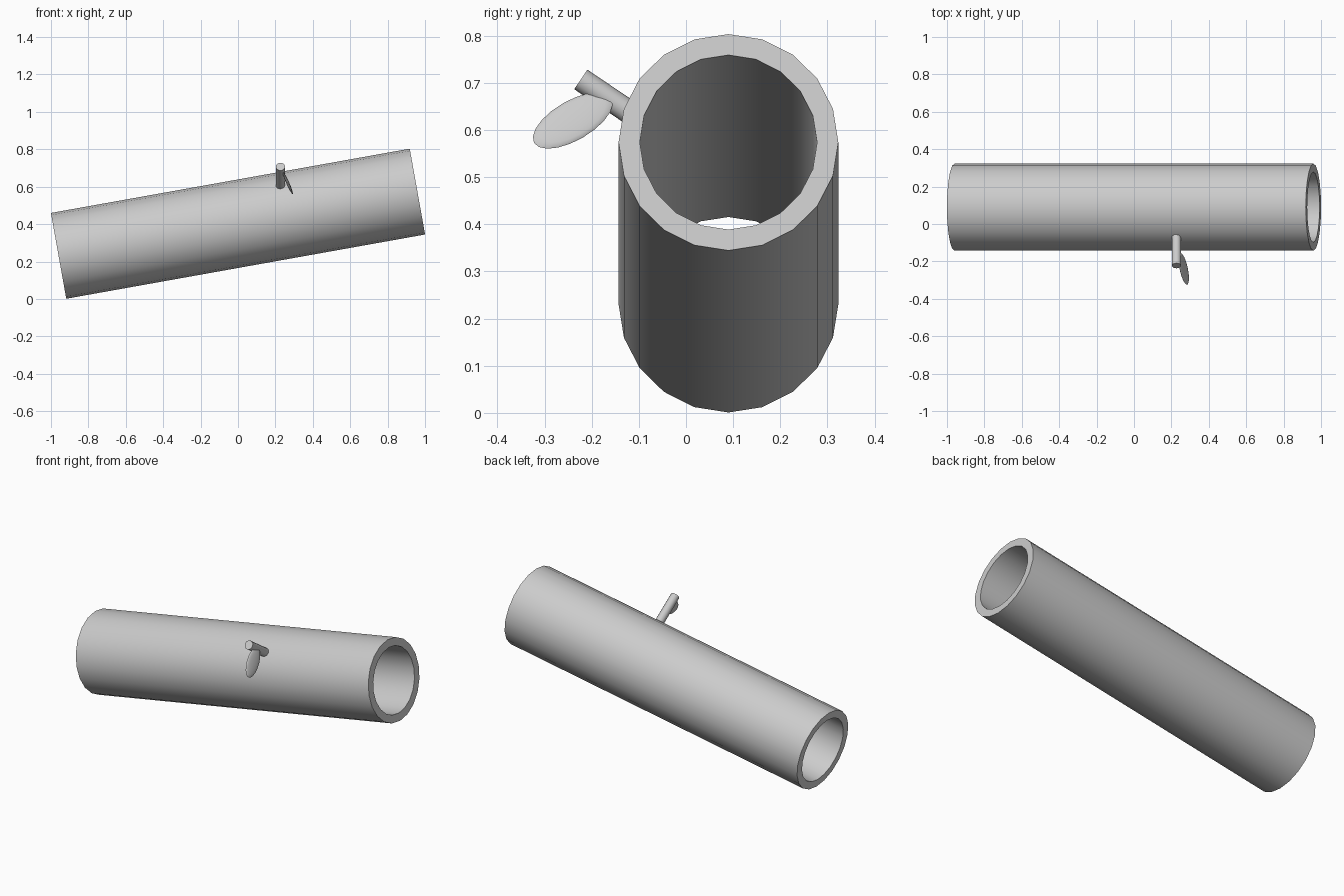
import bpy, bmesh, math
from mathutils import Vector, Matrix

if "Cube" in bpy.data.objects:
    bpy.data.objects.remove(bpy.data.objects["Cube"])


def finish(name, bm, matrix):
    """Turn a bmesh into a smooth-shaded object with sharp rims."""
    bmesh.ops.transform(bm, matrix=matrix, verts=bm.verts)
    bmesh.ops.recalc_face_normals(bm, faces=bm.faces)
    mesh = bpy.data.meshes.new(name)
    bm.to_mesh(mesh)
    bm.free()
    ob = bpy.data.objects.new(name, mesh)
    bpy.context.collection.objects.link(ob)
    bpy.ops.object.select_all(action='DESELECT')
    ob.select_set(True)
    bpy.context.view_layer.objects.active = ob
    bpy.ops.object.shade_smooth_by_angle(angle=math.radians(32))
    return ob


# Hollow log: rectangular wall section spun around the x axis, then tilted
half, outer, inner = 0.9745, 0.233, 0.188
bm = bmesh.new()
section = [bm.verts.new((x, 0, r)) for x, r in
           [(-half, outer), (half, outer), (half, inner), (-half, inner)]]
edges = [bm.edges.new((section[i], section[(i + 1) % 4])) for i in range(4)]
bmesh.ops.spin(bm, geom=section + edges, cent=(0, 0, 0), axis=(1, 0, 0),
               angle=2 * math.pi, steps=20)
bmesh.ops.remove_doubles(bm, verts=bm.verts, dist=0.0005)
tilt = Matrix.Rotation(math.radians(-10.15), 4, 'Y')
finish("hollow_log", bm, Matrix.Translation((0, 0.09, 0.402)) @ tilt)

# Twig stub, rooted inside the log wall
root, tip = Vector((0.227, -0.06, 0.597)), Vector((0.227, -0.223, 0.707))
axis = tip - root
bm = bmesh.new()
bmesh.ops.create_cone(bm, cap_ends=True, segments=12, radius1=0.025,
                      radius2=0.025, depth=axis.length)
finish("twig", bm, Matrix.Translation((root + tip) / 2)
       @ axis.to_track_quat('Z', 'Y').to_matrix().to_4x4())

# Leaf: thin ellipsoid, leaning outward in x as it drops
lean, turn = -0.45, math.radians(30)


def in_leaf_plane(y, z):
    return Vector((lean * z, y, z))


length = in_leaf_plane(math.cos(turn), math.sin(turn)) * 0.095
width = in_leaf_plane(-math.sin(turn), math.cos(turn)) * 0.042
thick = length.cross(width).normalized() * 0.008
frame = Matrix((length, width, thick)).transposed().to_4x4()
bm = bmesh.new()
bmesh.ops.create_uvsphere(bm, u_segments=20, v_segments=10, radius=1)
leaf = finish("leaf", bm, Matrix.Translation((0.266, -0.24, 0.62)) @ frame)
leaf.data.shade_smooth()
